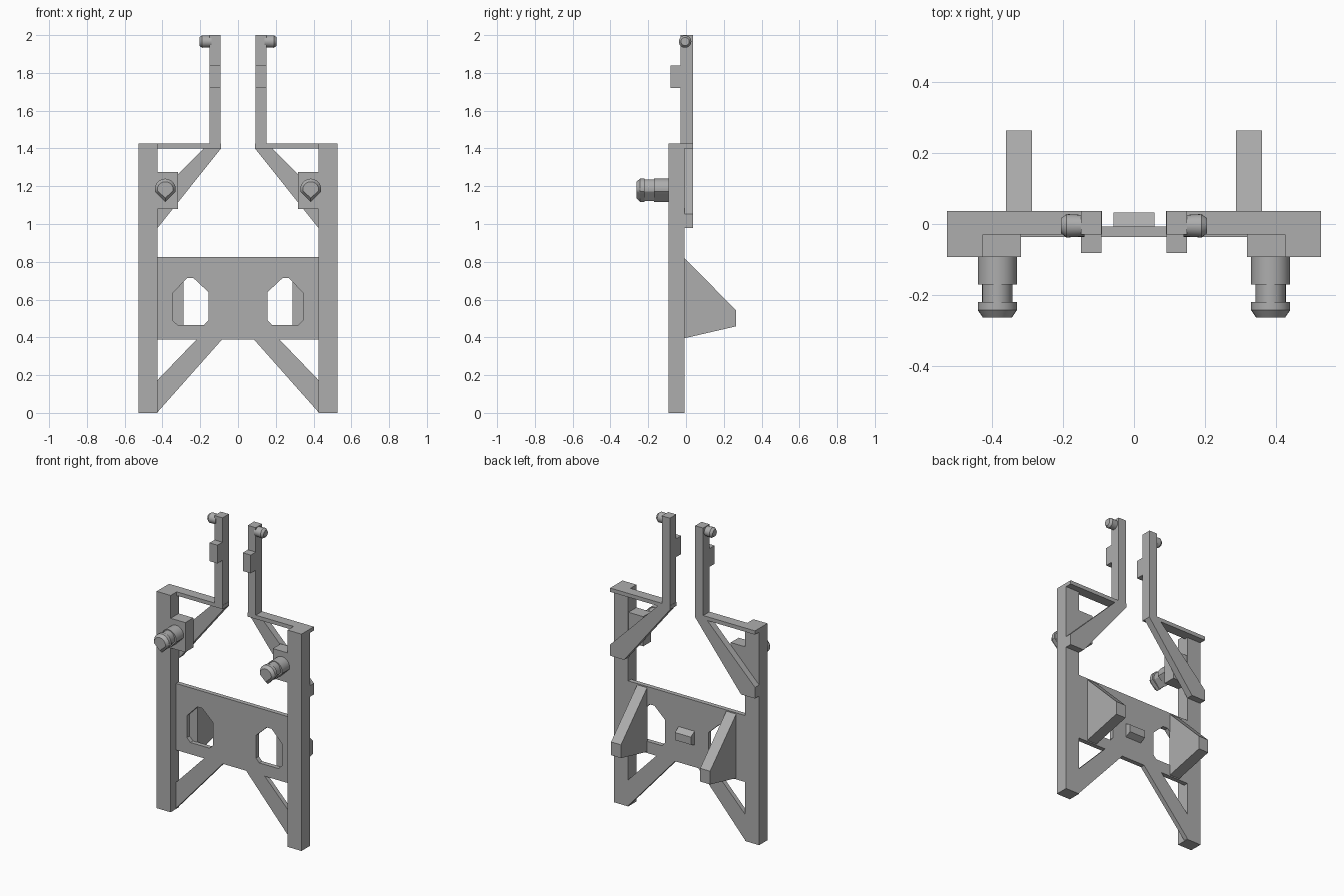
import bpy, bmesh, math
from mathutils import Vector

if "Cube" in bpy.data.objects:
    bpy.data.objects.remove(bpy.data.objects["Cube"])

grey = bpy.data.materials.new("light grey plastic")
grey.use_nodes = True
colour = (0.42, 0.42, 0.42, 1)
grey.diffuse_color = colour
grey.node_tree.nodes["Principled BSDF"].inputs["Base Color"].default_value = colour


def loft(name, rings):
    """Join equal rings of points into a closed solid."""
    bm = bmesh.new()
    loops = [[bm.verts.new(p) for p in ring] for ring in rings]
    n = len(loops[0])
    for a, b in zip(loops, loops[1:]):
        for i in range(n):
            j = (i + 1) % n
            bm.faces.new((a[i], a[j], b[j], b[i]))
    bm.faces.new(loops[0])
    bm.faces.new(loops[-1])
    bmesh.ops.recalc_face_normals(bm, faces=bm.faces)
    mesh = bpy.data.meshes.new(name)
    bm.to_mesh(mesh)
    bm.free()
    mesh.materials.append(grey)
    ob = bpy.data.objects.new(name, mesh)
    bpy.context.collection.objects.link(ob)
    return ob


def plate(name, outline, y0, y1, s=1):
    """Front outline in x, z given thickness along y; s mirrors it."""
    return loft(name, [[(s * x, y, z) for x, z in outline] for y in (y0, y1)])


def box(name, x0, x1, y0, y1, z0, z1, s=1):
    return plate(name, [(x0, z0), (x1, z0), (x1, z1), (x0, z1)], y0, y1, s)


def side_profile(name, outline, x0, x1, s=1):
    """Side outline in y, z given thickness along x."""
    return loft(name, [[(s * x, y, z) for y, z in outline] for x in (x0, x1)])


def smooth(ob):
    bpy.ops.object.select_all(action="DESELECT")
    ob.select_set(True)
    bpy.context.view_layer.objects.active = ob
    bpy.ops.object.shade_smooth_by_angle(angle=math.radians(30))


def circle(r, steps=24):
    return [(r * math.cos(2 * math.pi * i / steps), r * math.sin(2 * math.pi * i / steps))
            for i in range(steps)]


# Central panel with two windows
panel = box("panel", -0.43, 0.43, -0.037, -0.007, 0.388, 0.825)
window = [(0.18, 0.465), (0.32, 0.465), (0.345, 0.49), (0.345, 0.635),
          (0.27, 0.713), (0.235, 0.713), (0.157, 0.64), (0.157, 0.49)]
for s in (-1, 1):
    cutter = plate("window_cutter", window, -0.2, 0.2, s)
    cutter.hide_render = True
    mod = panel.modifiers.new("window", "BOOLEAN")
    mod.operation = "DIFFERENCE"
    mod.solver = "EXACT"
    mod.object = cutter
    bpy.context.view_layer.objects.active = panel
    bpy.ops.object.modifier_apply(modifier=mod.name)
    bpy.data.objects.remove(cutter)

# Small catch on the back of the panel
side_profile("back_catch", [(-0.01, 0.53), (0.033, 0.55), (0.033, 0.60), (-0.01, 0.625)],
             -0.058, 0.058)

for s, side in ((1, "left"), (-1, "right")):
    # Upright, lower brace and rear fin
    box(side + "_post", 0.425, 0.527, -0.093, -0.007, 0, 1.425, s)
    plate(side + "_lower_brace", [(0.085, 0.388), (0.425, 0.005), (0.425, 0.175), (0.22, 0.388)],
          -0.037, -0.007, s)
    side_profile(side + "_rear_fin", [(-0.01, 0.82), (0.264, 0.545), (0.264, 0.458), (-0.01, 0.395)],
                 0.288, 0.36, s)

    # Top bar, upper brace and stem
    box(side + "_top_bar", 0.09, 0.527, -0.03, 0.036, 1.4, 1.425, s)
    plate(side + "_upper_brace", [(0.09, 1.4), (0.425, 0.98), (0.527, 0.98), (0.527, 1.053), (0.18, 1.4)],
          -0.008, 0.036, s)
    box(side + "_stem", 0.092, 0.15, -0.03, 0.036, 1.4, 2.0, s)
    box(side + "_stem_block", 0.092, 0.15, -0.082, -0.03, 1.72, 1.84, s)

    # Chamfered pin near the stem top
    pin = [(0.14, 0.031), (0.155, 0.031), (0.19, 0.033), (0.205, 0.022)]
    smooth(loft(side + "_stem_pin",
                [[(s * x, a - 0.005, b + 1.966) for a, b in circle(r)] for x, r in pin]))

    # Mounting block and grooved peg with a pointed underside
    box(side + "_peg_block", 0.318, 0.427, -0.093, -0.01, 1.08, 1.275, s)
    drop = [(a, max(b, -0.068 + abs(a))) for a, b in circle(0.055)]
    drop = [(a, -0.068 + abs(a) if b < -0.03 else b) for a, b in drop]
    sections = [(-0.08, 1, 1), (-0.17, 1, 1), (-0.17, 0.78, 0.93), (-0.22, 0.78, 0.93),
                (-0.22, 1, 1), (-0.243, 1, 1), (-0.263, 0.75, 0.7)]
    smooth(loft(side + "_peg",
                [[(s * (0.385 + a * w), y, 1.185 + b * h) for a, b in drop]
                 for y, w, h in sections]))
